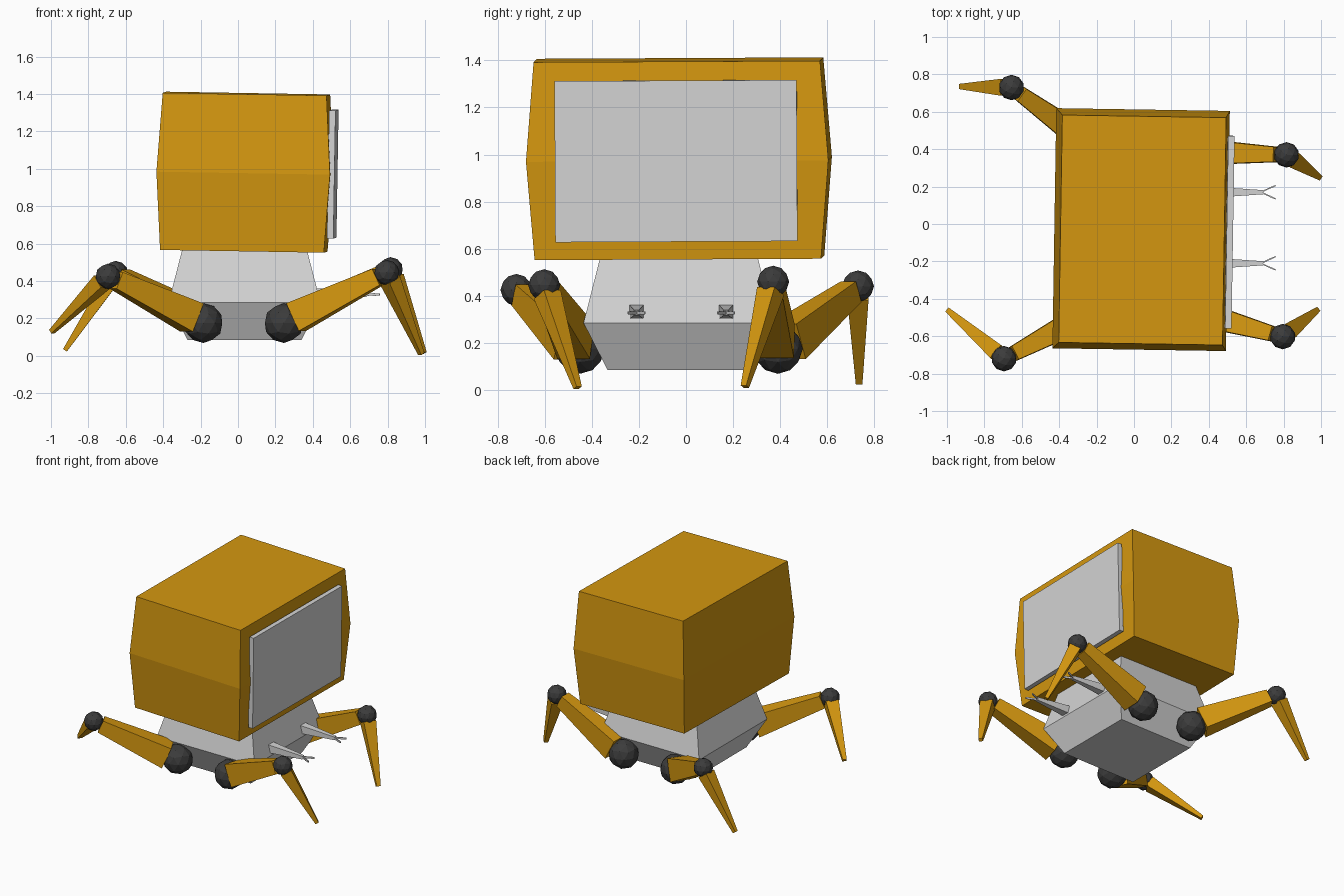
import bpy, bmesh
from mathutils import Vector, Euler, Matrix

if "Cube" in bpy.data.objects:
    bpy.data.objects.remove(bpy.data.objects["Cube"])


def material(name, rgb):
    m = bpy.data.materials.new(name)
    m.diffuse_color = (*rgb, 1)
    m.use_nodes = True
    m.node_tree.nodes["Principled BSDF"].inputs["Base Color"].default_value = m.diffuse_color
    return m


ORANGE = material("orange_paint", (0.66, 0.31, 0.005))
GREY = material("light_grey", (0.66, 0.66, 0.66))
DARK = material("dark_joint", (0.045, 0.045, 0.045))


def finish(bm, name, mat):
    bmesh.ops.recalc_face_normals(bm, faces=bm.faces)
    me = bpy.data.meshes.new(name)
    bm.to_mesh(me)
    bm.free()
    me.materials.append(mat)
    ob = bpy.data.objects.new(name, me)
    bpy.context.collection.objects.link(ob)
    return ob


def add_stack(bm, rings, place):
    """Skin a stack of rectangles (distance, half width, half height)."""
    loops = []
    for t, a, b in rings:
        loops.append([bm.verts.new(place @ Vector((sx * a, sy * b, t)))
                      for sx, sy in ((-1, -1), (1, -1), (1, 1), (-1, 1))])
    for lo, hi in zip(loops, loops[1:]):
        for i in range(4):
            j = (i + 1) % 4
            bm.faces.new((lo[i], lo[j], hi[j], hi[i]))
    bm.faces.new(loops[0][::-1])
    bm.faces.new(loops[-1])


def stack(name, mat, rings, place):
    bm = bmesh.new()
    add_stack(bm, rings, place)
    return finish(bm, name, mat)


def aim(p, q):
    """Frame at p with local z towards q, local x horizontal."""
    d = (q - p).normalized()
    side = Vector((0, 0, 1)).cross(d).normalized()
    up = d.cross(side)
    m = Matrix((side, up, d)).transposed().to_4x4()
    m.translation = p
    return m


def ball(name, p, r):
    bm = bmesh.new()
    bmesh.ops.create_icosphere(bm, subdivisions=2, radius=r,
                               matrix=Matrix.Translation(p))
    return finish(bm, name, DARK)


# Slightly tilted head with bulging sides, and its screen plate
head = Matrix.Translation((0.038, -0.03, 0.98)) @ \
    Euler((0.005, 0.017, -0.016)).to_matrix().to_4x4()
stack("head_shell", ORANGE,
      [(-0.418, 0.438, 0.608), (0, 0.464, 0.642), (0.422, 0.438, 0.608)], head)
stack("screen", GREY, [(-0.342, 0.017, 0.514), (0.342, 0.017, 0.514)],
      head @ Matrix.Translation((0.469, -0.005, 0)))

# Square body, widest at the middle seam
stack("body", GREY,
      [(0.085, 0.305, 0.303), (0.285, 0.406, 0.405), (0.60, 0.325, 0.325)],
      Matrix.Translation((0.035, -0.03, 0)))

# Four legs: hip ball, tapered thigh, knee ball, pointed shin
LEGS = {
    "front_left": ((-0.185, -0.45, 0.175), (-0.695, -0.72, 0.425), (-0.995, -0.462, 0.13)),
    "front_right": ((0.245, -0.45, 0.175), (0.795, -0.602, 0.445), (0.98, -0.46, 0.01)),
    "back_left": ((-0.185, 0.39, 0.175), (-0.655, 0.73, 0.44), (-0.925, 0.735, 0.03)),
    "back_right": ((0.245, 0.39, 0.175), (0.815, 0.37, 0.46), (0.992, 0.25, 0.015)),
}
for leg, points in LEGS.items():
    hip, knee, foot = map(Vector, points)
    ball(leg + "_hip", hip, 0.106)
    ball(leg + "_knee", knee, 0.068)
    n = (knee - hip).length
    stack(leg + "_thigh", ORANGE,
          [(0.075, 0.072, 0.082), (n - 0.055, 0.04, 0.048)], aim(hip, knee))
    n = (foot - knee).length
    stack(leg + "_shin", ORANGE,
          [(0.045, 0.045, 0.04), (n, 0.014, 0.012)], aim(knee, foot))

# Two small gripper arms beneath the screen
for arm, y in (("front", -0.21), ("back", 0.17)):
    z = 0.332
    stack(arm + "_arm", GREY,
          [(0, 0.031, 0.031), (0.29, 0.011, 0.012)],
          aim(Vector((0.40, y, z)), Vector((0.70, y, z - 0.004))))
    bm = bmesh.new()
    for s in (-1, 1):
        path = [Vector((x, y + s * dy, z - 0.004))
                for x, dy in ((0.685, 0.003), (0.722, 0.02), (0.758, 0.036))]
        for p, q in zip(path, path[1:]):
            add_stack(bm, [(0, 0.004, 0.007), ((q - p).length, 0.003, 0.006)],
                      aim(p, q))
    finish(bm, arm + "_gripper_fingers", GREY)
